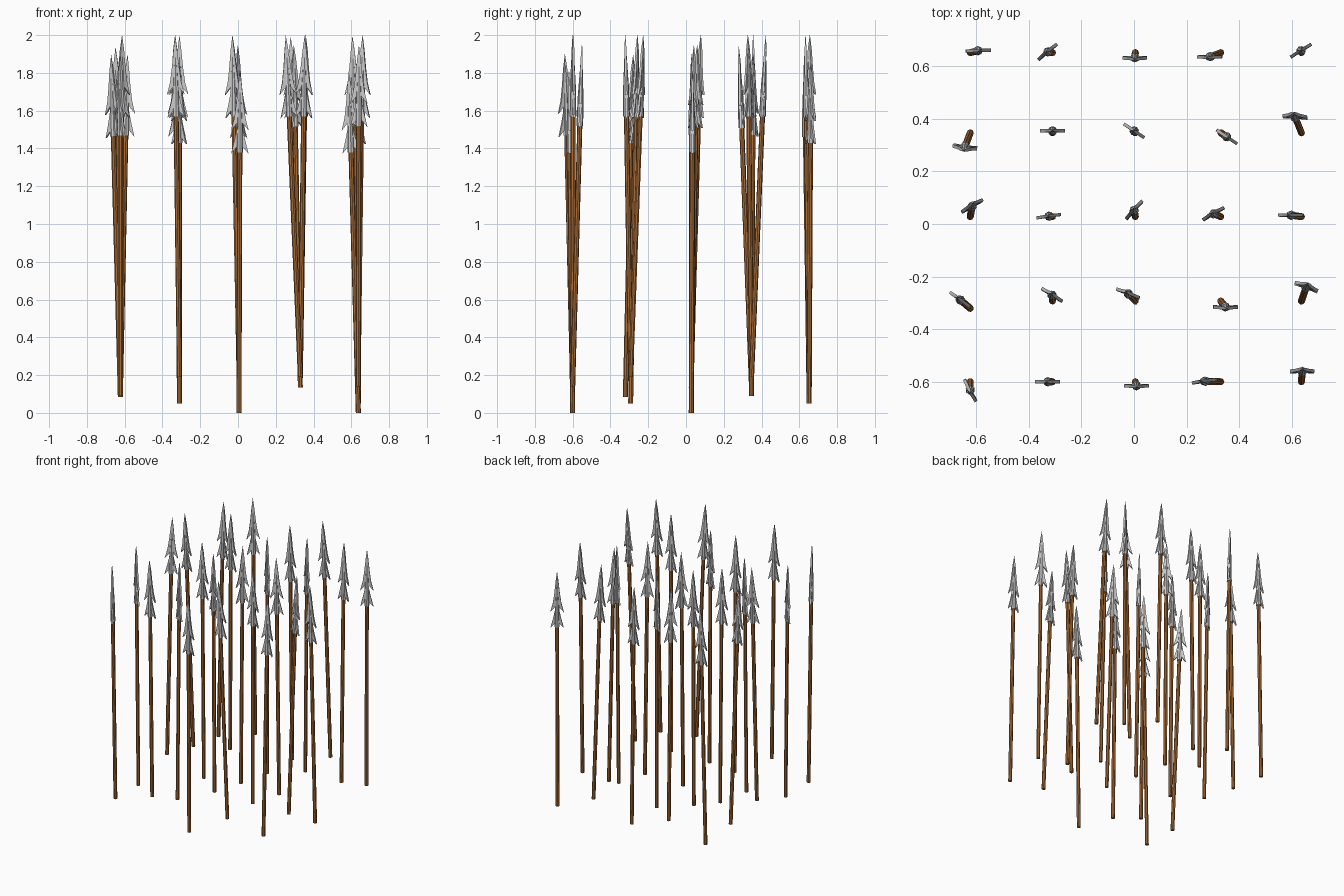
import bpy, bmesh, math
from mathutils import Vector, Matrix

if "Cube" in bpy.data.objects:
    bpy.data.objects.remove(bpy.data.objects["Cube"])

LENGTH = 1.81      # butt to point
HEAD = 0.43        # length of the iron head


def make_mesh(name, bm):
    bmesh.ops.recalc_face_normals(bm, faces=bm.faces)
    me = bpy.data.meshes.new(name)
    bm.to_mesh(me)
    bm.free()
    return me


def tube(bm, z0, r0, z1, r1, sides=8):
    bmesh.ops.create_cone(bm, cap_ends=True, segments=sides, radius1=r0, radius2=r1,
                          depth=z1 - z0, matrix=Matrix.Translation((0, 0, (z0 + z1) / 2)))


# wooden shaft
bm = bmesh.new()
tube(bm, 0, 0.0135, LENGTH - HEAD + 0.02, 0.0135)
shaft_mesh = make_mesh("shaft", bm)
wood = bpy.data.materials.new("wood")
wood.diffuse_color = (0.42, 0.16, 0.04, 1)
wood.use_nodes = True
wood.node_tree.nodes["Principled BSDF"].inputs["Base Color"].default_value = wood.diffuse_color
shaft_mesh.materials.append(wood)

# iron head: flat double-barbed blade around a tapered socket
bm = bmesh.new()
half = [(0.010, -0.08), (0.019, -0.17), (0.030, -0.25), (0.047, -0.315),
        (0.014, -0.275), (0.015, -0.305), (0.028, -0.365), (0.046, -0.437), (0.014, -0.40)]
outline = [(0, 0)] + half + [(-x, z) for x, z in reversed(half)]
T = 0.006
front = [bm.verts.new((x, -T if z < 0 else -0.001, LENGTH + z)) for x, z in outline]
back = [bm.verts.new((x, T if z < 0 else 0.001, LENGTH + z)) for x, z in outline]
bm.faces.new(front)
bm.faces.new(back[::-1])
n = len(outline)
for i in range(n):
    j = (i + 1) % n
    bm.faces.new((front[i], back[i], back[j], front[j]))
tube(bm, LENGTH - HEAD, 0.018, LENGTH - 0.27, 0.015)
tube(bm, LENGTH - 0.27, 0.015, LENGTH - 0.01, 0.001)
head_mesh = make_mesh("head", bm)

# grid of spears: columns in x, rows in y; (head x, head y, butt height, blade angle)
cols = (-0.623, -0.31, 0.005, 0.33, 0.637)
rows = {
    -0.60: [(-0.623, -0.636, 0.09, -62), (-0.33, -0.60, 0.19, 0), (0.01, -0.617, 0, 0),
            (0.263, -0.598, 0.19, 8), (0.64, -0.557, 0.14, 0)],
    -0.293: [(-0.665, -0.285, 0.085, -36), (-0.312, -0.268, 0.05, -32), (-0.025, -0.262, 0.19, -21),
             (0.35, -0.318, 0.19, 0), (0.657, -0.235, 0.19, -20)],
    0.028: [(-0.615, 0.072, 0.19, 30), (-0.325, 0.03, 0.09, 8), (0.0, 0.055, 0.135, 48),
            (0.30, 0.04, 0.135, 30), (0.593, 0.034, 0, 0)],
    0.347: [(-0.645, 0.288, 0.13, -7), (-0.31, 0.355, 0.19, 0), (0.0, 0.355, 0.09, -34),
            (0.355, 0.33, 0.19, -34), (0.61, 0.413, 0.19, -3)],
    0.652: [(-0.59, 0.66, 0.09, 2), (-0.33, 0.655, 0.19, 40), (0.003, 0.63, 0.08, 0),
            (0.285, 0.635, 0.185, 0), (0.635, 0.66, 0.05, 32)],
}

for y, row in rows.items():
    for x, (hx, hy, z, angle) in zip(cols, row):
        by = y - 0.028 if (x, y) == (cols[0], -0.293) else y
        lean = Vector(((hx - x) * 1.15, (hy - by) * 1.15, LENGTH))
        rot = Vector((0, 0, 1)).rotation_difference(lean).to_matrix().to_4x4()
        m = Matrix.Translation((x, by, z)) @ rot @ Matrix.Rotation(math.radians(angle), 4, 'Z')
        for name, me in (("spear_shaft", shaft_mesh), ("spear_head", head_mesh)):
            ob = bpy.data.objects.new(name, me)
            ob.matrix_world = m
            bpy.context.collection.objects.link(ob)
